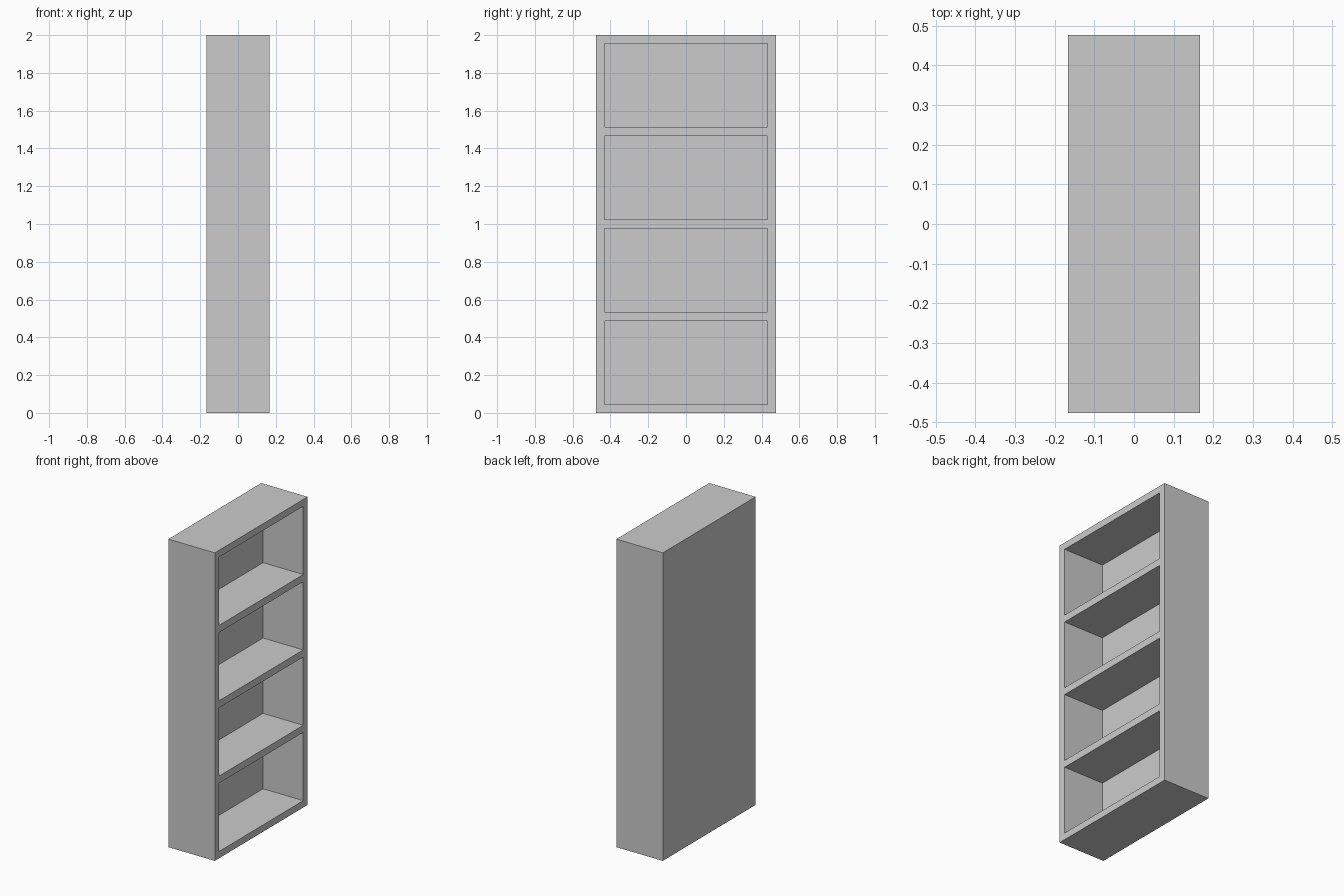
import bpy

if "Cube" in bpy.data.objects:
    bpy.data.objects.remove(bpy.data.objects["Cube"])

DEPTH, WIDTH, HEIGHT = 0.333, 0.952, 2.0
BOARD = 0.0445          # side, top, bottom and back thickness
SHELF = 0.0465          # shelf thickness
BAYS = 4
BAY_H = (HEIGHT - 2 * BOARD - (BAYS - 1) * SHELF) / BAYS


def box(name, lo, hi):
    """Axis-aligned box between two corners."""
    bpy.ops.mesh.primitive_cube_add(size=1, location=[(a + b) / 2 for a, b in zip(lo, hi)])
    ob = bpy.context.object
    ob.name = name
    ob.scale = [b - a for a, b in zip(lo, hi)]
    bpy.ops.object.transform_apply(location=False, rotation=False, scale=True)
    return ob


# bookcase body
case = box("bookcase", (-DEPTH / 2, -WIDTH / 2, 0), (DEPTH / 2, WIDTH / 2, HEIGHT))

# open bays facing +x, repeated upwards
inner = WIDTH / 2 - BOARD
bay = box("bay_cutter", (-DEPTH / 2 + BOARD, -inner, BOARD),
          (DEPTH / 2 + 0.1, inner, BOARD + BAY_H))
array = bay.modifiers.new("bays", 'ARRAY')
array.count = BAYS
array.use_relative_offset = False
array.use_constant_offset = True
array.constant_offset_displace = (0, 0, BAY_H + SHELF)
bay.hide_render = True
bay.display_type = 'WIRE'

# carve the bays, leaving the shelves
cut = case.modifiers.new("carve_bays", 'BOOLEAN')
cut.operation = 'DIFFERENCE'
cut.solver = 'EXACT'
cut.object = bay
